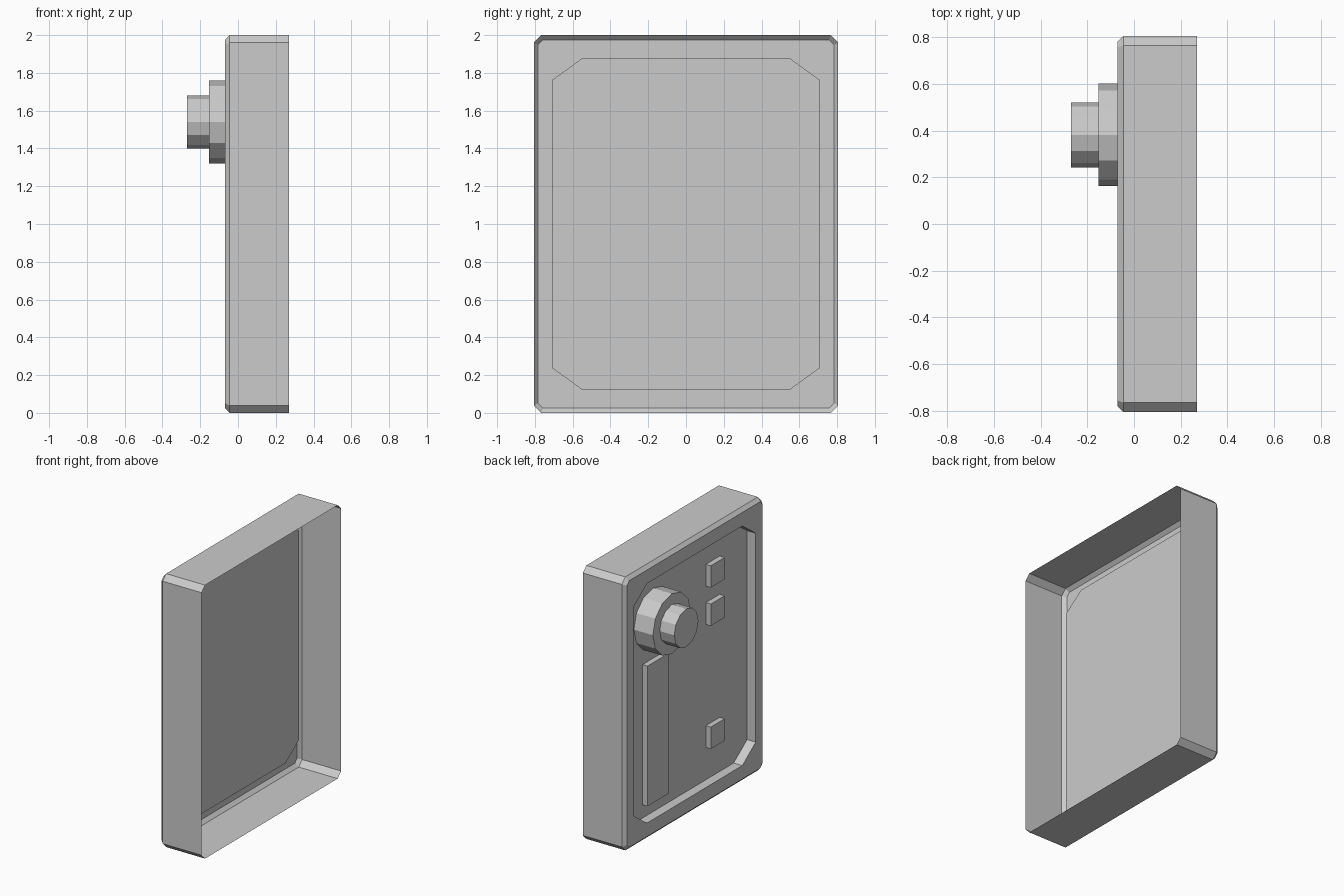
import bpy, bmesh
from math import sin, cos, pi

if "Cube" in bpy.data.objects:
    bpy.data.objects.remove(bpy.data.objects["Cube"])


def loft(name, rings):
    """Skin a stack of (x, [(y, z), ...]) rings; the last ring is capped, the first left open."""
    bm = bmesh.new()
    loops = [[bm.verts.new((x, y, z)) for y, z in pts] for x, pts in rings]
    for a, b in zip(loops, loops[1:]):
        n = len(a)
        for i in range(n):
            j = (i + 1) % n
            bm.faces.new((a[i], b[i], b[j], a[j]))
    bm.faces.new(loops[-1][::-1])
    me = bpy.data.meshes.new(name)
    bm.to_mesh(me)
    bm.free()
    ob = bpy.data.objects.new(name, me)
    bpy.context.collection.objects.link(ob)
    return ob


def octagon(hy, hz, cy, cz):
    """Rectangle about z = 1 with its corners cut by cy, cz."""
    q = [(hy, hz - cz), (hy - cy, hz)]
    pts = q + [(-y, z) for y, z in q[::-1]]
    pts += [(-y, -z) for y, z in pts]
    return [(y, 1 + z) for y, z in pts]


def circle(r, y, z, n=12):
    return [(y + r * cos(2 * pi * i / n), z + r * sin(2 * pi * i / n)) for i in range(n)]


def block(name, y, z, w, h):
    """Low plate standing on the recessed panel."""
    pts = [(y + w / 2, z - h / 2), (y + w / 2, z + h / 2),
           (y - w / 2, z + h / 2), (y - w / 2, z - h / 2)]
    return loft(name, [(FLOOR, pts), (FLOOR - 0.04, pts)])


FRONT, FLOOR, BACK = -0.07, 0.0, 0.27

# Thin door shell, open at the back, with bevelled rim and recessed panel
outer = octagon(0.806, 1.0, 0.04, 0.04)
rim = octagon(0.783, 0.975, 0.026, 0.026)
panel = octagon(0.706, 0.876, 0.155, 0.112)
loft("door_shell", [(BACK, outer), (-0.045, outer), (FRONT, rim),
                    (FRONT, panel), (FLOOR, panel)])

# Stepped dial
base = circle(0.22, 0.382, 1.54)
loft("dial_base", [(FLOOR, base), (-0.153, base)])
knob = circle(0.14, 0.382, 1.54)
loft("dial_knob", [(-0.153, knob), (-0.27, knob)])

# Long plate below the dial and three square buttons
block("long_plate", 0.382, 0.733, 0.24, 1.026)
for i, z in enumerate((1.62, 1.34, 0.44)):
    block(f"button_{i + 1}", -0.31, z, 0.16, 0.16)
